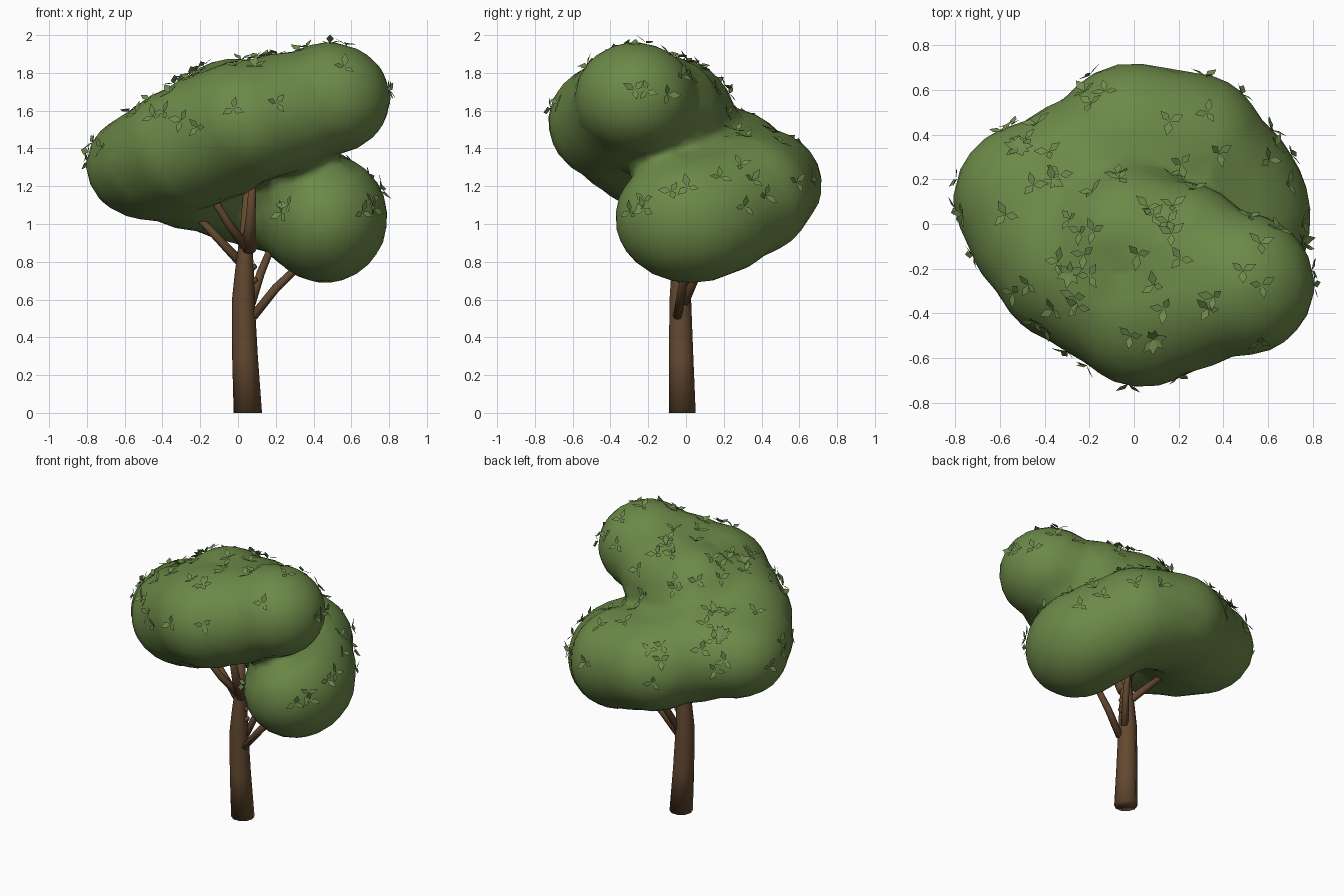
import bpy, bmesh, math, random
from mathutils import Vector, Matrix

if "Cube" in bpy.data.objects:
    bpy.data.objects.remove(bpy.data.objects["Cube"])

random.seed(7)


def material(name, rgb):
    m = bpy.data.materials.new(name)
    m.diffuse_color = (*rgb, 1)
    m.use_nodes = True
    m.node_tree.nodes["Principled BSDF"].inputs["Base Color"].default_value = m.diffuse_color
    return m


bark = material("bark", (0.125, 0.066, 0.03))
foliage = material("foliage", (0.15, 0.25, 0.065))
leaf_green = material("leaf_green", (0.16, 0.26, 0.075))


def add_object(name, mesh, mat):
    ob = bpy.data.objects.new(name, mesh)
    bpy.context.collection.objects.link(ob)
    mesh.materials.clear()
    mesh.materials.append(mat)
    return ob


def limb(name, points, sides=8):
    """Tapered tube through (x, y, z, radius) points."""
    bm = bmesh.new()
    pts = [Vector(p[:3]) for p in points]
    rings = []
    for i, p in enumerate(pts):
        d = (pts[min(i + 1, len(pts) - 1)] - pts[max(i - 1, 0)]).normalized()
        if name == "trunk":
            d = Vector((0, 0, 1))
        side = d.cross(Vector((0, 1, 0))).normalized()
        up = d.cross(side)
        ring = []
        for k in range(sides):
            a = 2 * math.pi * k / sides
            ring.append(bm.verts.new(p + points[i][3] * (math.cos(a) * side + math.sin(a) * up)))
        rings.append(ring)
    for a, b in zip(rings, rings[1:]):
        for k in range(sides):
            j = (k + 1) % sides
            bm.faces.new((a[k], a[j], b[j], b[k]))
    bm.faces.new(rings[0][::-1])
    bm.faces.new(rings[-1])
    bmesh.ops.recalc_face_normals(bm, faces=bm.faces)
    for f in bm.faces:
        f.smooth = True
    me = bpy.data.meshes.new(name)
    bm.to_mesh(me)
    bm.free()
    return add_object(name, me, bark)


# Trunk and branches
limb("trunk", [(0.052, -0.02, 0, 0.075), (0.037, -0.026, 0.3, 0.068), (0.028, -0.03, 0.6, 0.06),
               (0.034, -0.03, 0.75, 0.05), (0.04, -0.03, 0.9, 0.036), (0.05, -0.03, 1.2, 0.02)], 10)
branches = [
    [(0.08, -0.045, 0.51, 0.024), (0.2, -0.02, 0.66, 0.023), (0.45, 0.03, 0.9, 0.016)],
    [(0.07, -0.01, 0.58, 0.024), (0.12, 0.06, 0.74, 0.022), (0.22, 0.22, 0.98, 0.016)],
    [(0.03, -0.01, 0.78, 0.026), (-0.14, 0.02, 0.96, 0.021), (-0.35, 0.06, 1.18, 0.015)],
    [(0.05, -0.05, 0.87, 0.028), (-0.05, -0.12, 1.0, 0.022), (-0.2, -0.22, 1.25, 0.015)],
    [(0.055, -0.04, 0.86, 0.04), (0.065, -0.11, 1.0, 0.028), (0.08, -0.2, 1.26, 0.016)],
    [(0.05, -0.02, 0.68, 0.022), (0.1, -0.03, 0.71, 0.014)],
    [(0.05, -0.02, 0.75, 0.022), (0.095, -0.03, 0.78, 0.013)],
]
for i, path in enumerate(branches):
    limb(f"branch_{i + 1}", path)

# Canopy: overlapping lobes fused and smoothed
lobes = [  # centre, radii
    ((0.48, -0.27, 1.665), (0.33, 0.325, 0.30)),
    ((0.22, -0.13, 1.595), (0.32, 0.32, 0.305)),
    ((0.24, -0.31, 1.59), (0.33, 0.35, 0.32)),
    ((0.04, -0.35, 1.54), (0.37, 0.385, 0.33)),
    ((-0.02, -0.06, 1.53), (0.36, 0.33, 0.35)),
    ((-0.12, -0.24, 1.47), (0.37, 0.39, 0.345)),
    ((-0.27, -0.17, 1.40), (0.37, 0.37, 0.33)),
    ((-0.38, -0.03, 1.34), (0.37, 0.35, 0.31)),
    ((-0.45, 0.11, 1.31), (0.36, 0.35, 0.295)),
    ((-0.22, 0.20, 1.29), (0.37, 0.37, 0.33)),
    ((0.0, 0.36, 1.21), (0.37, 0.365, 0.31)),
    ((0.15, 0.35, 1.18), (0.35, 0.35, 0.32)),
    ((0.28, 0.32, 1.15), (0.32, 0.355, 0.33)),
    ((0.40, 0.18, 1.07), (0.33, 0.33, 0.34)),
    ((0.46, 0.03, 1.03), (0.335, 0.41, 0.345)),
]
bm = bmesh.new()
for c, r in lobes:
    bmesh.ops.create_icosphere(bm, subdivisions=4, radius=1,
                               matrix=Matrix.Translation(c) @ Matrix.Diagonal((*r, 1)))
raw = bpy.data.meshes.new("lobes")
bm.to_mesh(raw)
bm.free()
tmp = add_object("canopy_lobes", raw, foliage)
rm = tmp.modifiers.new("fuse", 'REMESH')
rm.mode = 'VOXEL'
rm.voxel_size = 0.035
sm = tmp.modifiers.new("soften", 'SMOOTH')
sm.factor = 0.5
sm.iterations = 10
dc = tmp.modifiers.new("simplify", 'DECIMATE')
dc.ratio = 0.12
dg = bpy.context.evaluated_depsgraph_get()
mesh = bpy.data.meshes.new_from_object(tmp.evaluated_get(dg))
mesh.name = "canopy"
bpy.data.objects.remove(tmp)
canopy = add_object("canopy", mesh, foliage)
for p in mesh.polygons:
    p.use_smooth = True

# Leaf sprigs: three rhombic leaves on the upper surfaces
bm = bmesh.new()
faces = [p for p in mesh.polygons if p.normal.z > 0.05]
for p in random.choices(faces, weights=[f.area for f in faces], k=85):
    n = p.normal
    frame = Matrix.Translation(p.center) @ n.to_track_quat('Z', 'Y').to_matrix().to_4x4()
    spin = random.uniform(0, 2 * math.pi)
    for k in range(3):
        m = (frame @ Matrix.Rotation(spin + k * 2.1 + random.uniform(-0.3, 0.3), 4, 'Z')
             @ Matrix.Rotation(-random.uniform(0.15, 0.5), 4, 'Y'))
        s = random.uniform(0.85, 1.1)
        base, left, tip, right = [bm.verts.new(m @ (Vector(v) * s)) for v in (
            (0, 0, 0.005), (0.035, 0.019, 0.008), (0.072, 0, 0.005), (0.035, -0.019, 0.008))]
        bm.faces.new((base, right, tip, left))
me = bpy.data.meshes.new("leaf_sprigs")
bm.to_mesh(me)
bm.free()
add_object("leaf_sprigs", me, leaf_green)
